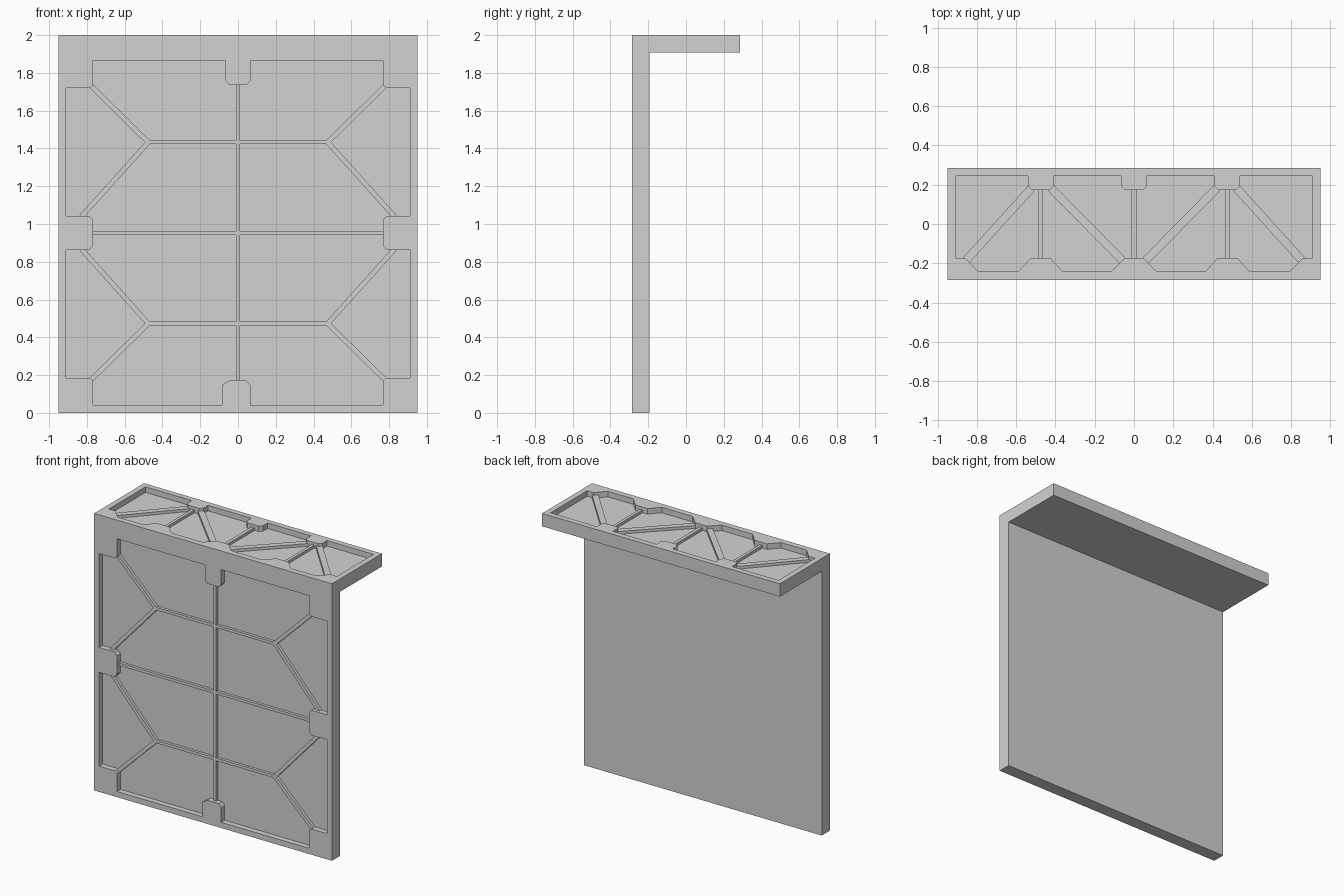
import bpy, bmesh
from mathutils import Vector

cube = bpy.data.objects.get("Cube")
if cube:
    bpy.data.objects.remove(cube, do_unlink=True)

grey = bpy.data.materials.new("light grey")
grey.use_nodes = True
colour = (0.65, 0.65, 0.65, 1)
grey.diffuse_color = colour
grey.node_tree.nodes["Principled BSDF"].inputs["Base Color"].default_value = colour

HALF_W, HALF_D, HEIGHT, THICK = 0.95, 0.285, 2.0, 0.093
RECESS, RIB = 0.04, 0.02
MID = 0.953


# Panel coordinates (u, v, depth below the surface) to world
def on_front(u, v, d):
    return Vector((u, d - HALF_D, v + MID))


def on_top(u, v, d):
    return Vector((u, v, HEIGHT - d))


def along_width(u, v, d):
    return Vector((d, u, v))


def prism(name, outline, start, end, place):
    """Extrude a flat outline between two depths."""
    bm = bmesh.new()
    base = bm.faces.new([bm.verts.new(place(u, v, start)) for u, v in outline])
    new = bmesh.ops.extrude_face_region(bm, geom=[base])["geom"]
    shift = place(0, 0, end) - place(0, 0, start)
    bmesh.ops.translate(bm, vec=shift,
                        verts=[g for g in new if isinstance(g, bmesh.types.BMVert)])
    bmesh.ops.recalc_face_normals(bm, faces=bm.faces)
    mesh = bpy.data.meshes.new(name)
    bm.to_mesh(mesh)
    bm.free()
    mesh.materials.append(grey)
    obj = bpy.data.objects.new(name, mesh)
    bpy.context.collection.objects.link(obj)
    return obj


def cut(body, outline, place):
    """Sink a recess of the given outline into the body."""
    cutter = prism("recess_cutter", outline, -0.05, RECESS, place)
    cutter.hide_render = True
    mod = body.modifiers.new("recess", 'BOOLEAN')
    mod.operation, mod.solver, mod.object = 'DIFFERENCE', 'EXACT', cutter
    bpy.context.view_layer.objects.active = body
    bpy.ops.object.modifier_apply(modifier=mod.name)
    bpy.data.objects.remove(cutter, do_unlink=True)


def rib(name, a, b, width, place):
    """Raised bar on the recess floor from a to b."""
    a, b = Vector(a), Vector(b)
    side = (b - a).normalized().orthogonal() * width / 2
    prism(name, [a - side, b - side, b + side, a + side],
          RECESS - RIB, RECESS + 0.005, place)


def mirrored(half):
    return half + [(-u, v) for u, v in reversed(half)]


# L-shaped slab: upright wall and overhanging shelf
inner = THICK - HALF_D
slab = prism("wall_and_shelf",
             [(-HALF_D, 0), (inner, 0), (inner, HEIGHT - THICK),
              (HALF_D, HEIGHT - THICK), (HALF_D, HEIGHT), (-HALF_D, HEIGHT)],
             -HALF_W, HALF_W, along_width)

# Wall recess, notched at the corners and at the middle of each side
quarter = [(0.045, 0.782), (0.065, 0.805), (0.065, 0.912), (0.767, 0.912),
           (0.767, 0.782), (0.785, 0.767), (0.91, 0.767), (0.91, 0.09),
           (0.787, 0.09), (0.767, 0.067)]
right_half = quarter + [(u, -v) for u, v in reversed(quarter)]
wall_outline = [(-0.085 if u == -0.065 and v < 0 else u, v)
                for u, v in mirrored(right_half)]
cut(slab, wall_outline, on_front)

# Shelf recess, square notches behind and sloped notches in front
shelf_half = [(0.045, 0.172), (0.065, 0.192), (0.065, 0.245), (0.41, 0.245),
              (0.41, 0.192), (0.43, 0.172), (0.52, 0.172), (0.54, 0.192),
              (0.54, 0.245), (0.91, 0.245), (0.91, -0.172), (0.86, -0.172),
              (0.793, -0.242), (0.59, -0.242), (0.525, -0.172), (0.428, -0.172),
              (0.363, -0.242), (0.117, -0.242), (0.047, -0.172)]
cut(slab, mirrored(shelf_half), on_top)

# Wall ribs
rib("wall_rib_upright", (0, -0.79), (0, 0.79), 0.02, on_front)
rib("wall_rib_middle", (-0.77, 0), (0.77, 0), 0.02, on_front)
for v, level in ((1, "upper"), (-1, "lower")):
    rib(f"wall_rib_{level}", (-0.48, v * 0.48), (0.48, v * 0.48), 0.02, on_front)
    for u, side in ((1, "left"), (-1, "right")):
        knee = (u * 0.475, v * 0.48)
        rib(f"wall_brace_{level}_{side}_outer", knee, (u * 0.785, v * 0.785), 0.026, on_front)
        rib(f"wall_brace_{level}_{side}_inner", knee, (u * 0.83, v * 0.085), 0.026, on_front)

# Shelf ribs
rib("shelf_rib_middle", (0, 0.18), (0, -0.178), 0.024, on_top)
for u, side in ((1, "left"), (-1, "right")):
    rib(f"shelf_rib_{side}", (u * 0.478, 0.18), (u * 0.478, -0.178), 0.022, on_top)
    rib(f"shelf_brace_{side}_outer", (u * 0.52, 0.185), (u * 0.855, -0.185), 0.042, on_top)
    rib(f"shelf_brace_{side}_inner", (u * 0.425, 0.185), (u * 0.06, -0.185), 0.042, on_top)
